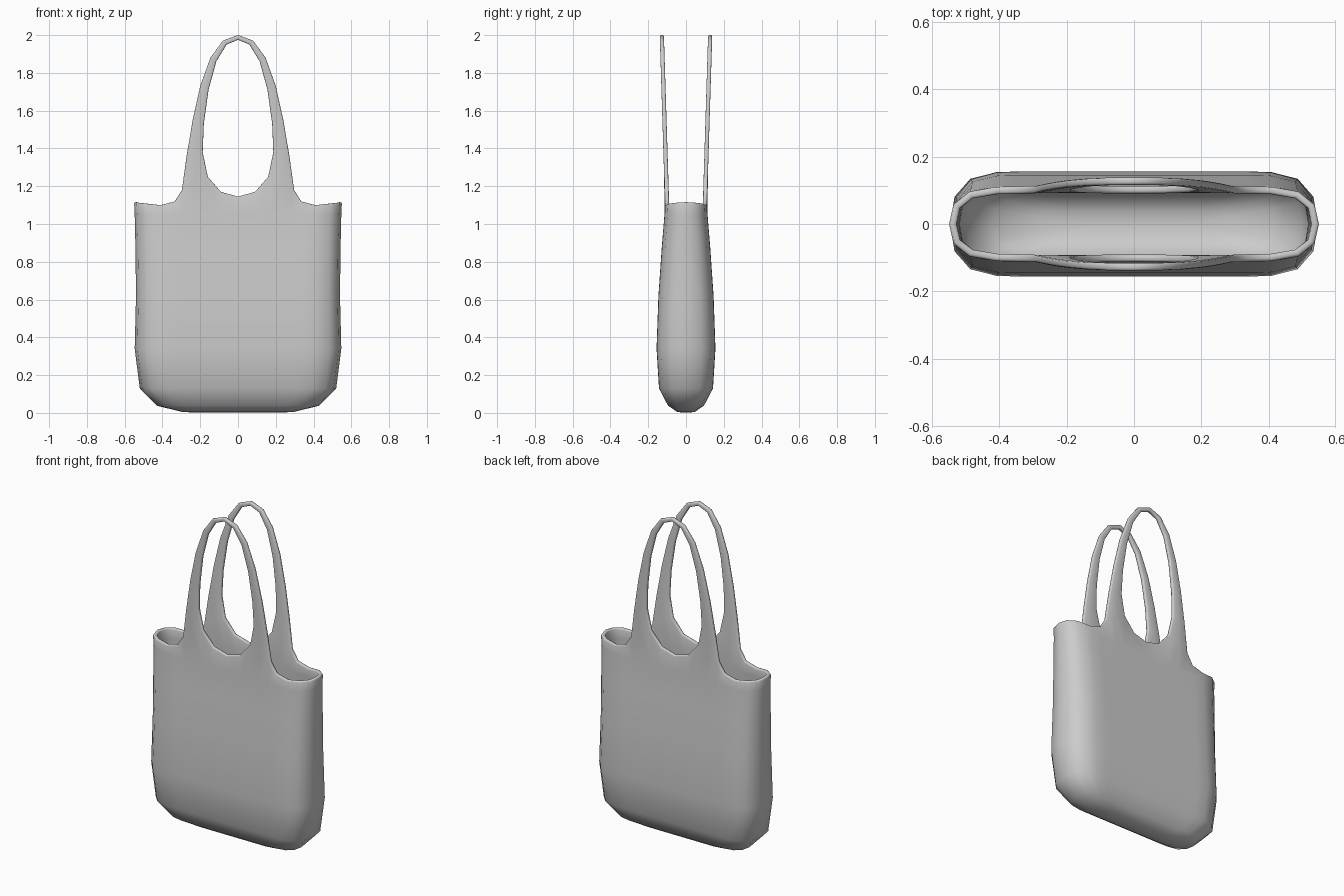
import bpy, bmesh

if "Cube" in bpy.data.objects:
    bpy.data.objects.remove(bpy.data.objects["Cube"])

bm = bmesh.new()

# Horizontal section of the bag, one quarter: fractions of half width / half depth
section = [(0, 1), (.165, 1), (.30, 1), (.42, 1), (.535, 1), (.62, 1),
           (.745, .99), (.89, .86), (.975, .52), (1, 0)]
# Stacked sections: half width, half depth, height
rings = [(.20, 0, .002), (.29, .045, .004), (.43, .095, .038), (.52, .143, .13),
         (.547, .156, .34), (.54, .146, .62), (.543, .128, .88), (.547, .114, 1.05)]
# Scalloped rim that rises into the handle roots: x, z
rim = [(0, 1.145), (.09, 1.17), (.16, 1.25), (.23, 1.225), (.297, 1.18),
       (.335, 1.12), (.41, 1.10), (.49, 1.108), (.537, 1.112), (.55, 1.115)]
# Handle steps above the rim: inner x, z, outer x, z
handle = [(.187, 1.38, .272, 1.36), (.181, 1.53, .24, 1.55), (.156, 1.71, .20, 1.73),
          (.115, 1.86, .146, 1.88), (.06, 1.95, .08, 1.97), (0, 1.975, 0, 2.0)]


def depth(z):
    return .111 + .028 * (z - 1.1) / .9


def bridge(low, high):
    for i in range(len(low) - 1):
        bm.faces.new((low[i], low[i + 1], high[i + 1], high[i]))


# Body wall
rows = [[bm.verts.new((fx * rx, -fy * ry, z)) for fx, fy in section]
        for rx, ry, z in rings]
rows.append([bm.verts.new((x, -fy * depth(z), z))
             for (x, z), (fx, fy) in zip(rim, section)])
for low, high in zip(rows, rows[1:]):
    bridge(low, high)

# Handle grown out of the rim
low = rows[-1][2:5]
for xi, zi, xo, zo in handle:
    pts = ((xi, zi), ((xi + xo) / 2, (zi + zo) / 2), (xo, zo))
    high = [bm.verts.new((x, -depth(z), z)) for x, z in pts]
    bridge(low, high)
    low = high

mesh = bpy.data.meshes.new("tote_bag")
bm.to_mesh(mesh)
bm.free()
mesh.shade_smooth()
bag = bpy.data.objects.new("tote_bag", mesh)
bpy.context.collection.objects.link(bag)

# Mirror to all four quarters, thicken the cloth, round the hems
mirror = bag.modifiers.new("mirror", 'MIRROR')
mirror.use_axis = (True, True, False)
mirror.merge_threshold = .001
cloth = bag.modifiers.new("cloth", 'SOLIDIFY')
cloth.thickness = .022
cloth.offset = -1
hem = bag.modifiers.new("hem", 'BEVEL')
hem.width = .007
hem.segments = 2
hem.limit_method = 'ANGLE'
hem.angle_limit = 1.05
